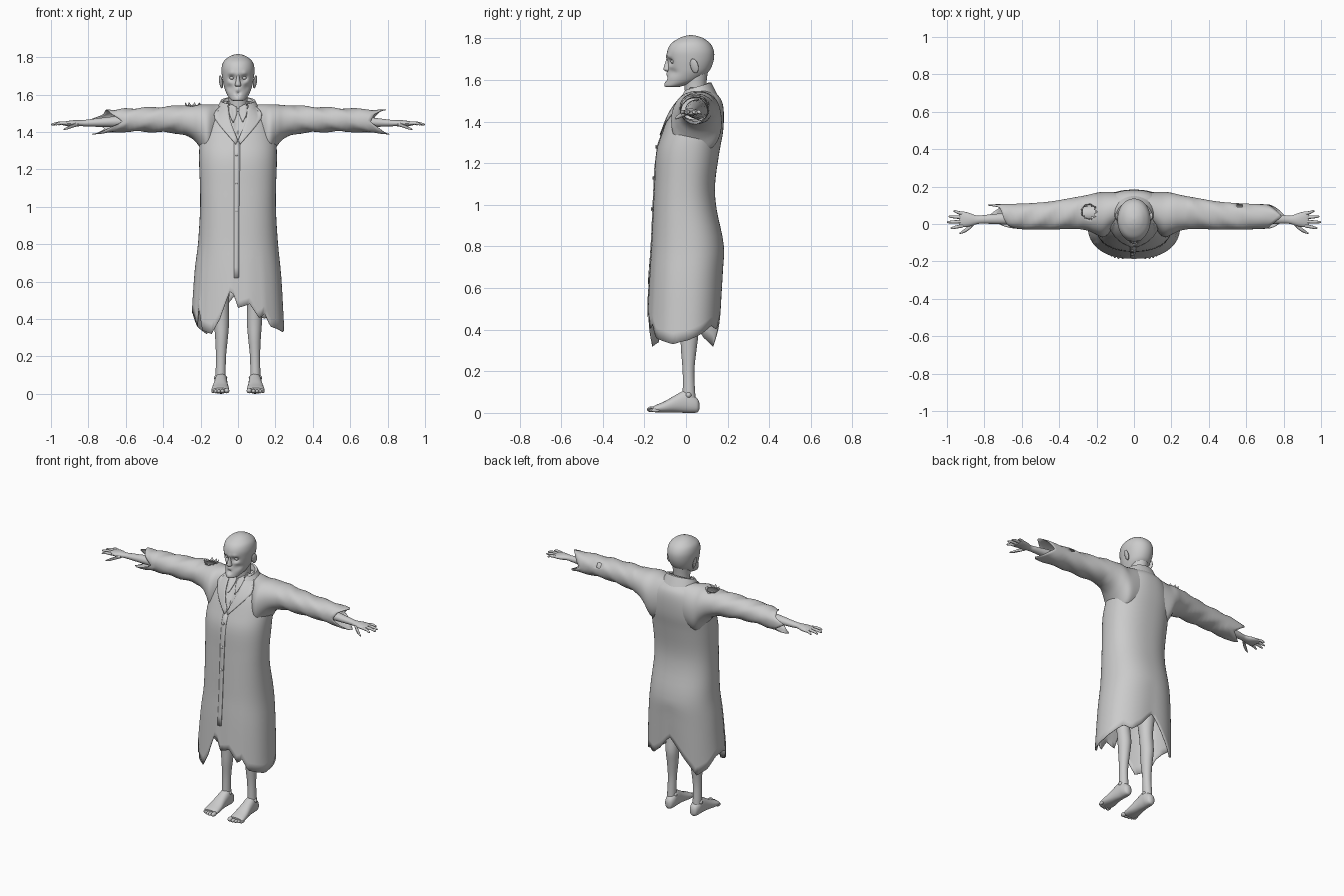
import bpy, bmesh, math
from mathutils import Vector
from mathutils.bvhtree import BVHTree

def table(pairs, a):
    for (a0, v0), (a1, v1) in zip(pairs, pairs[1:]):
        if a0 <= a <= a1:
            return v0 + (v1 - v0) * (a - a0) / (a1 - a0)

def resample(rows, k):
    out = []
    for i in range(len(rows) - 1):
        p = [rows[max(0, min(len(rows) - 1, i + d))] for d in (-1, 0, 1, 2)]
        for j in range(k):
            t = j / k
            out.append([b + .5 * t * (c - a + t * (2*a - 5*b + 4*c - d + t * (3*(b - c) + d - a)))
                        for a, b, c, d in zip(*p)])
    return out + [list(rows[-1])]

def power(v, p):
    return math.copysign(abs(v) ** (2 / p), v)

def rings_of(axis, rows, k=3, n=24, p=2, side=1):
    rings = []
    for t, c1, c2, r1, r2 in resample(rows, k):
        ring = []
        for i in range(n):
            a = 2 * math.pi * i / n
            c, s = power(math.cos(a), p), power(math.sin(a), p)
            if axis == 'x': v = (side * t, c1 - r1 * c, c2 + r2 * s)
            elif axis == 'y': v = (side * (c1 + r1 * c), t, c2 + r2 * s)
            else: v = (side * (c1 + r1 * s), c2 - r2 * c, t)
            ring.append(Vector(v))
        rings.append(ring)
    return rings

def make(name, verts, faces, thick=0):
    me = bpy.data.meshes.new(name)
    me.from_pydata(verts, [], faces)
    bm = bmesh.new()
    bm.from_mesh(me)
    bmesh.ops.recalc_face_normals(bm, faces=bm.faces)
    bm.to_mesh(me)
    bm.free()
    ob = bpy.data.objects.new(name, me)
    bpy.context.collection.objects.link(ob)
    if thick:
        m = ob.modifiers.new("thickness", 'SOLIDIFY')
        m.thickness = thick
    return ob

def loft(name, rings, caps=True, thick=0, hole=None):
    n = len(rings[0])
    verts = [v for r in rings for v in r]
    faces = [(i*n + j, i*n + (j+1) % n, (i+1)*n + (j+1) % n, (i+1)*n + j)
             for i in range(len(rings) - 1) for j in range(n)]
    if hole:
        faces = [f for f in faces if not hole(sum((verts[i] for i in f), Vector()) / 4)]
    if caps:
        faces += [tuple(range(n)), tuple(range(len(verts) - n, len(verts)))]
    make(name, verts, faces, thick)
    return verts, faces

def ball(name, loc, scale, rot=(0, 0, 0)):
    bpy.ops.mesh.primitive_uv_sphere_add(segments=16, ring_count=10, location=loc, rotation=rot)
    bpy.context.object.name = name
    bpy.context.object.scale = scale

# Coat body: z, half width, front y, back y, with a ragged hem by angle
coat = [(.30, .247, -.186, .168), (.6, .232, -.175, .178), (.8, .214, -.166, .182), (.98, .203, -.158, .147),
        (1.1, .203, -.152, .14), (1.25, .208, -.143, .16), (1.35, .203, -.113, .178), (1.44, .178, -.078, .182),
        (1.5, .14, -.04, .172), (1.535, .10, -.012, .145), (1.565, .07, 0, .11)]
hem = [(0, .46), (12, .48), (25, .40), (32, .43), (42, .36), (75, .33), (95, .35), (115, .38), (135, .42),
       (150, .40), (165, .45), (180, .54), (200, .42), (220, .32), (240, .36), (258, .43), (275, .44),
       (290, .42), (300, .36), (304, .46), (312, .34), (328, .32), (340, .40), (354, .57), (360, .46)]
N = 90
body = rings_of('z', [(z, 0, (f + b) / 2, w, (b - f) / 2) for z, w, f, b in coat], 4, N, 2.3)
for ring in body:
    for j, v in enumerate(ring):
        if v.z < .8:
            h = table(hem, 360 * j / N)
            v.z = h + (v.z - .3) / .5 * (.8 - h)
        if v.z > 1.36 and v.y < .03 and abs(v.x) < .055 * (v.z - 1.36) / .2:
            v.y += .015
solid = [loft("coat_body", body, False, .004)]

# Sleeves with torn cuffs (cuff reach by angle) and a shoulder tear
sleeve = [(.04, 0, .165, 1.30, 1.557), (.10, -.02, .17, 1.27, 1.548), (.16, -.07, .172, 1.25, 1.547),
          (.205, -.055, .166, 1.32, 1.547), (.25, -.035, .155, 1.367, 1.543), (.32, -.026, .142, 1.392, 1.54),
          (.45, -.03, .12, 1.40, 1.532), (.58, -.03, .11, 1.402, 1.526), (.75, -.025, .105, 1.39, 1.517)]
cuffs = {1: [(0, .71), (45, .73), (90, .79), (130, .75), (180, .71), (225, .76), (270, .81), (320, .76), (360, .71)],
         -1: [(0, .62), (50, .68), (90, .70), (140, .72), (165, .79), (190, .75), (220, .71), (270, .78),
              (320, .70), (360, .62)]}
for s in (1, -1):
    rows = [(x, (f + b) / 2, (l + h) / 2, (b - f) / 2, (h - l) / 2) for x, f, b, l, h in sleeve]
    rs = rings_of('x', rows, 5, 40, 2.15, s)
    for ring in rs:
        for j, v in enumerate(ring):
            x = abs(v.x)
            if x > .58:
                v.x = s * (.58 + (x - .58) / .17 * (table(cuffs[s], 9 * j) - .58))
            v.z += .004 * math.sin(x * 45 + j * .5) * (x > .3)
    tear = Vector((-.24, .065, 1.54)) if s < 0 else Vector((.57, .10, 1.50))
    size = .036 if s < 0 else .016
    solid.append(loft("sleeve", rs, False, .004, lambda c: (c - tear).length < size))
for i in range(9):
    a = i * 2 * math.pi / 9
    d, t = Vector((math.cos(a), math.sin(a), 0)), Vector((-math.sin(a), math.cos(a), 0))
    c = Vector((-.24, .065, 1.538)) + d * .036
    make("torn_flap", [c - t * .014, c + t * .014, c + d * .008 + Vector((0, 0, .015 + .006 * (i % 2)))],
         [(0, 1, 2)], .002)

# Panels laid on the front of the coat
trees = [BVHTree.FromPolygons(v, f) for v, f in solid]

def front(x, z, off):
    hits = [t.ray_cast(Vector((x, -1, z)), Vector((0, 1, 0)))[0] for t in trees]
    return Vector((x, min([h.y for h in hits if h] or [0]) - off, z))

def strip(name, left, right, off, k=6):
    left, right = ([p for p in resample(e, 4)] for e in (left, right))
    verts = [front(a[0] + (b[0] - a[0]) * j / k, a[1] + (b[1] - a[1]) * j / k, off)
             for a, b in zip(left, right) for j in range(k + 1)]
    w = k + 1
    make(name, verts, [(i*w + j, i*w + j + 1, (i+1)*w + j + 1, (i+1)*w + j)
                       for i in range(len(left) - 1) for j in range(k)], .005)

for s in (1, -1):
    strip("lapel", [(s * .055, 1.55), (s * .04, 1.46), (0, 1.355)],
          [(s * .095, 1.54), (s * .125, 1.475), (s * .012, 1.335)], .009)
    strip("shirt_collar", [(s * .012, 1.545), (s * .004, 1.51), (s * .022, 1.455)],
          [(s * .05, 1.55), (s * .045, 1.50), (s * .026, 1.455)], .007, 3)
strip("front_edge", [(-.022, 1.36), (-.022, .95), (-.022, .62)], [(.012, 1.36), (.006, .95), (.004, .62)], .004, 2)
for z in (1.28, 1.13, .98):
    ball("button", front(-.008, z, .007), (.009, .004, .009))

# Standing coat collar, higher at the back
band = []
for w, f, b, base, rise in ((.112, -.03, .15, 1.53, 0), (.092, -.015, .122, 1.568, .02), (.08, -.008, .108, 1.562, .026),
                            (.066, 0, .098, 1.53, .01)):
    band.append([Vector((w * math.sin(a), (f + b) / 2 - (b - f) / 2 * math.cos(a), base - rise * math.cos(a)))
                 for a in (math.radians(32 + i * 296 / 40) for i in range(41))])
make("coat_collar", [v for r in band for v in r],
     [(i*41 + j, i*41 + j + 1, (i+1)*41 + j + 1, (i+1)*41 + j) for i in range(3) for j in range(40)])

# Neck and head, with the face pressed and pulled into shape
loft("neck", rings_of('z', [(1.48, 0, .055, .055, .055), (1.56, 0, .045, .05, .052), (1.64, 0, .045, .055, .06)]))
skull = [(1.566, .022, -.09, -.035), (1.572, .038, -.098, -.01), (1.595, .056, -.094, .055), (1.63, .071, -.087, .10),
         (1.66, .079, -.086, .121), (1.70, .086, -.09, .134), (1.74, .088, -.09, .134), (1.775, .078, -.072, .117),
         (1.80, .052, -.035, .085), (1.812, .026, -.005, .052), (1.816, .005, .02, .03)]
head = rings_of('z', [(z, 0, (f + b) / 2, w, (b - f) / 2) for z, w, f, b in skull], 5, 64, 2.1)
dents = [(.034, 1.688, .016, .022), (-.034, 1.688, .016, .022), (0, 1.606, .011, .014), (0, 1.712, .012, -.006),
         (.035, 1.712, .013, -.008), (-.035, 1.712, .013, -.008), (0, 1.628, .016, -.008), (0, 1.582, .02, -.007),
         (.048, 1.638, .018, .010), (-.048, 1.638, .018, .010), (.04, 1.665, .011, -.004), (-.04, 1.665, .011, -.004)]
for ring in head:
    for v in ring:
        if v.y < 0:
            v.y += sum(d * math.exp(-((v.x - x) ** 2 + (v.z - z) ** 2) / (r * r)) for x, z, r, d in dents)
loft("head", head)
loft("nose", rings_of('z', [(1.642, 0, -.085, .010, .012), (1.65, 0, -.088, .017, .020), (1.665, 0, -.088, .013, .018),
                            (1.69, 0, -.086, .008, .012), (1.712, 0, -.086, .006, .006)], 3, 16))
for s in (1, -1):
    ball("ear", (s * .091, .04, 1.668), (.009, .02, .036), (.2, s * .2, -s * .3))
    ball("eye", (s * .033, -.062, 1.689), (.012, .012, .010))

for s in (1, -1):
    # Arm, palm, fingers
    loft("arm", rings_of('x', [(.15, .06, 1.46, .05, .05), (.45, .04, 1.46, .042, .042), (.65, .03, 1.455, .033, .03),
         (.8, .025, 1.448, .023, .019), (.84, .022, 1.447, .023, .016), (.88, .023, 1.446, .036, .017),
         (.915, .025, 1.445, .042, .013), (.935, .025, 1.444, .038, .008)], 4, 20, 2, s))
    for y0, y1, tip in ((-.010, -.022, .98), (.013, .010, 1.0), (.035, .040, .992), (.056, .068, .965)):
        m = (.92 + tip) / 2
        loft("finger", rings_of('x', [(.915, y0, 1.446, .009, .009), (m, (y0 + y1) / 2, 1.447, .0085, .0085),
             (tip - .008, y1, 1.441, .006, .006), (tip, y1, 1.44, .002, .002)], 3, 10, 2, s))
    loft("thumb", rings_of('x', [(.855, .005, 1.442, .012, .011), (.885, -.022, 1.432, .012, .010),
         (.912, -.04, 1.421, .009, .008), (.932, -.05, 1.414, .003, .003)], 3, 10, 2, s))
    # Leg, foot, toes
    loft("leg", rings_of('z', [(.05, .093, .015, .028, .034), (.10, .093, .014, .027, .030), (.2, .091, .012, .027, .028),
         (.3, .088, .013, .034, .037), (.38, .088, .016, .040, .043), (.47, .09, .008, .041, .042),
         (.53, .09, .003, .044, .046), (.65, .09, .003, .055, .06), (.9, .085, .01, .07, .08)], 4, 24, 2, s))
    ball("ankle", (s * .093, .012, .085), (.036, .02, .02))
    loft("foot", rings_of('y', [(.064, .09, .034, .010, .016), (.055, .09, .036, .024, .033), (.03, .09, .045, .032, .045),
         (0, .091, .055, .034, .055), (-.05, .093, .044, .038, .042), (-.1, .094, .029, .045, .028),
         (-.14, .095, .021, .047, .019), (-.158, .095, .018, .042, .013)], 4, 24, 2.3, s))
    for x, y, r in ((.06, -.166, .014), (.083, -.166, .011), (.102, -.161, .010), (.119, -.154, .010), (.134, -.146, .009)):
        ball("toe", (s * x, y, r + .003), (r, .021, r))

bpy.ops.object.select_all(action='SELECT')
bpy.ops.object.shade_smooth_by_angle(angle=math.radians(42))
